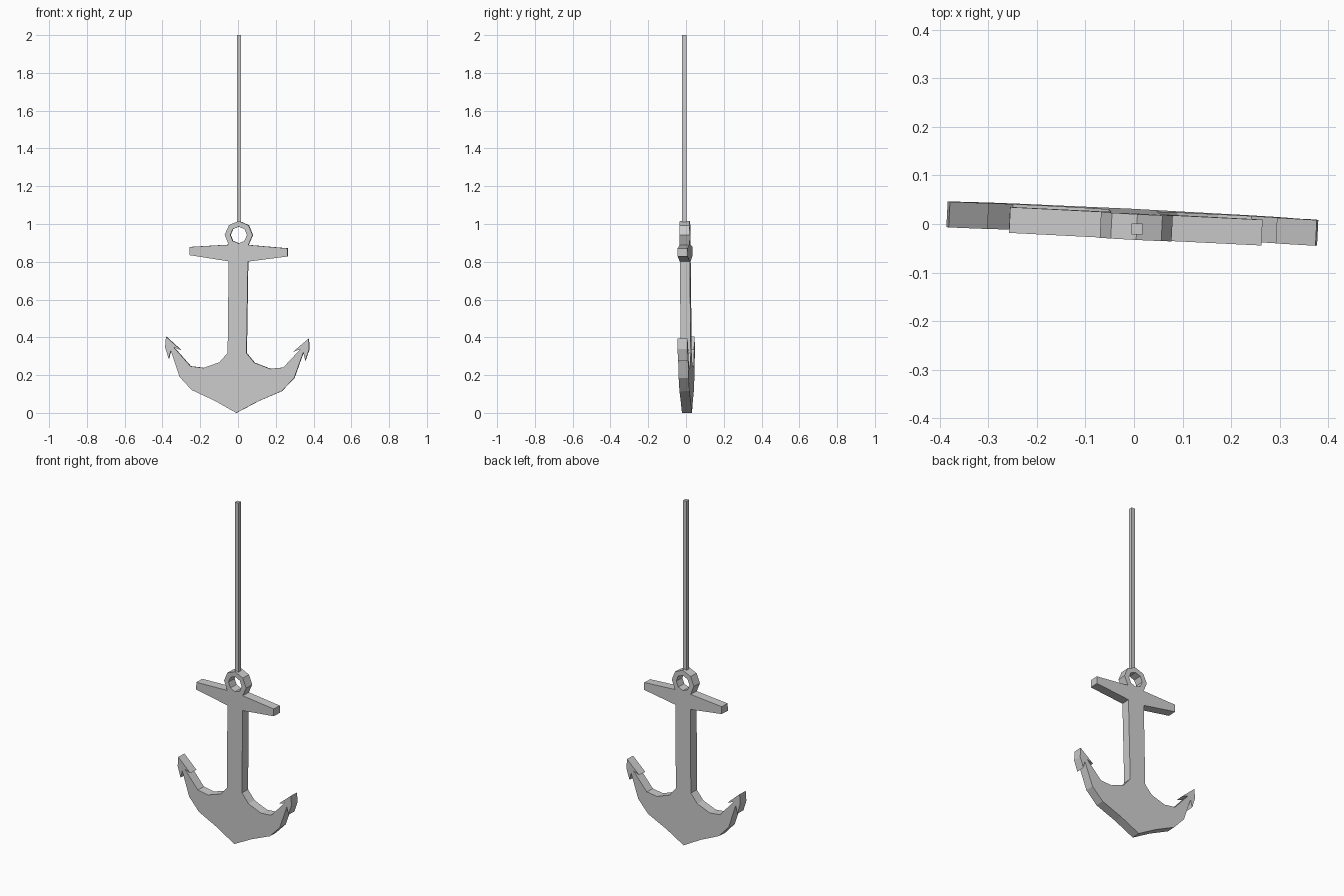
import bpy, bmesh
from math import pi, sin, cos

if "Cube" in bpy.data.objects:
    bpy.data.objects.remove(bpy.data.objects["Cube"])

# Right half of the anchor outline (x, z), from the crown tip up to the ring top
half = [
    (0.115, 0.063), (0.238, 0.118), (0.304, 0.188),              # underside of arm
    (0.351, 0.325), (0.362, 0.282), (0.382, 0.343),              # outer barb
    (0.378, 0.399), (0.297, 0.328), (0.335, 0.342),              # fluke tip, inner barb
    (0.246, 0.244), (0.177, 0.236), (0.093, 0.267),              # top of arm
    (0.050, 0.317), (0.051, 0.802),                              # shank
    (0.260, 0.832), (0.260, 0.875), (0.052, 0.890),              # stock
    (0.074, 0.942), (0.052, 0.994),                              # ring, outer side
]
outline = [(0, 0)] + half + [(0, 1.016)] + [(-x, z) for x, z in reversed(half)]
hole = [(0.044 * cos(i * pi / 4), 0.942 + 0.044 * sin(i * pi / 4)) for i in range(8)]


def add_loop(curve, pts):
    s = curve.splines.new('POLY')
    s.points.add(len(pts) - 1)
    for p, (x, z) in zip(s.points, pts):
        p.co = (x, z, 0, 1)
    s.use_cyclic_u = True


# Anchor: filled profile with ring hole, extruded, hanging slightly twisted
curve = bpy.data.curves.new("anchor", 'CURVE')
curve.dimensions = '2D'
curve.fill_mode = 'BOTH'
curve.extrude = 0.0265
add_loop(curve, outline)
add_loop(curve, hole)
anchor = bpy.data.objects.new("anchor", curve)
bpy.context.collection.objects.link(anchor)
anchor.rotation_euler = (pi / 2 + 0.0105, 0.014, -0.05)
anchor.location = (-0.008, 0.005, 0)
bpy.context.view_layer.objects.active = anchor
anchor.select_set(True)
bpy.ops.object.convert(target='MESH')
anchor = bpy.context.object

# Weld the caps to the sides and keep flat faces
bm = bmesh.new()
bm.from_mesh(anchor.data)
bmesh.ops.remove_doubles(bm, verts=bm.verts, dist=0.0005)
bmesh.ops.recalc_face_normals(bm, faces=bm.faces)
for f in bm.faces:
    f.smooth = False
bm.to_mesh(anchor.data)
bm.free()

# Rope: thin square bar rising from the ring
bpy.ops.mesh.primitive_cube_add(size=1, location=(0.006, -0.01, 1.503))
rope = bpy.context.object
rope.name = "rope"
rope.scale = (0.022, 0.023, 0.994)
